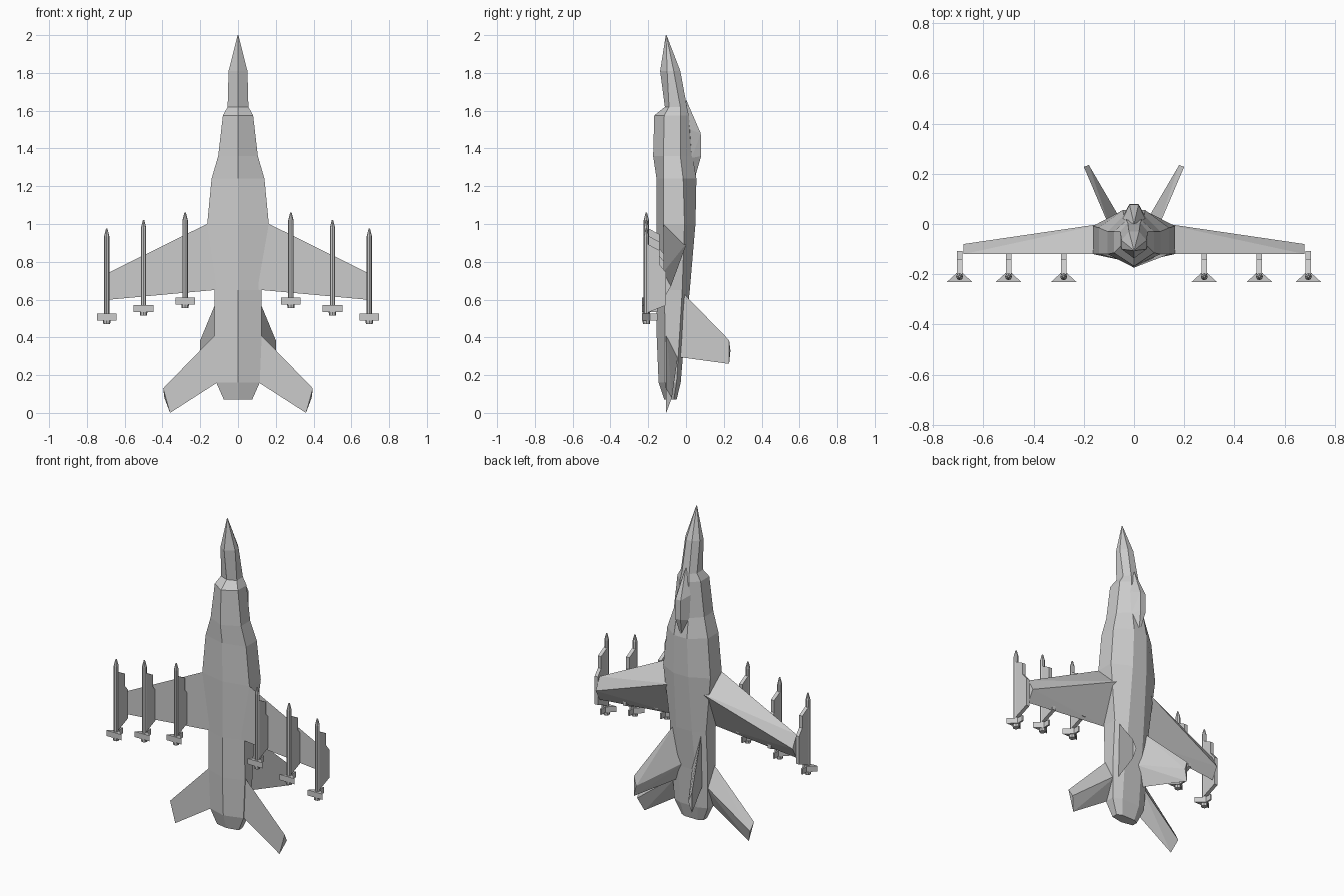
import bpy, bmesh, math
from mathutils import Vector


def finish(name, bm):
    bmesh.ops.recalc_face_normals(bm, faces=bm.faces)
    mesh = bpy.data.meshes.new(name)
    bm.to_mesh(mesh)
    bm.free()
    obj = bpy.data.objects.new(name, mesh)
    bpy.context.collection.objects.link(obj)
    return obj


def hull(name, points, side=1):
    """Convex solid around a few points, optionally mirrored in x."""
    bm = bmesh.new()
    for x, y, z in points:
        bm.verts.new((x * side, y, z))
    bmesh.ops.convex_hull(bm, input=bm.verts)
    bmesh.ops.dissolve_limit(bm, angle_limit=math.radians(1), verts=bm.verts, edges=bm.edges)
    return finish(name, bm)


def loft(name, rings):
    """Skin a list of equal closed rings and cap both ends."""
    bm = bmesh.new()
    rows = [[bm.verts.new(p) for p in ring] for ring in rings]
    n = len(rows[0])
    for a, b in zip(rows, rows[1:]):
        for i in range(n):
            j = (i + 1) % n
            bm.faces.new((a[i], a[j], b[j], b[i]))
    bm.faces.new(rows[0])
    bm.faces.new(rows[-1])
    return finish(name, bm)


def prism_x(name, profile, x, half):
    """Extrude a (y, z) profile along x."""
    return loft(name, [[(x + d, y, z) for y, z in profile] for d in (-half, half)])


def body_ring(z, belly, w, low, high, top_w, top):
    half = [(w, low), (w, high), (top_w, top)]
    ring = [(0, belly)] + half + [(-x, y) for x, y in reversed(half)]
    return [(x, y, z) for x, y in ring]


# Fuselage: z, belly y, half width, lower edge y, upper edge y, spine half width, spine y
loft("fuselage", [body_ring(*s) for s in [
    (2.00, -0.107, 0.002, -0.106, -0.104, 0.001, -0.103),
    (1.81, -0.137, 0.050, -0.100, -0.065, 0.020, -0.030),
    (1.62, -0.112, 0.055, -0.090, -0.030, 0.025, 0.005),
    (1.575, -0.168, 0.080, -0.115, -0.030, 0.030, 0.015),
    (1.36, -0.174, 0.105, -0.120, -0.030, 0.040, 0.035),
    (1.24, -0.156, 0.140, -0.120, -0.015, 0.045, 0.055),
    (1.00, -0.155, 0.163, -0.120, -0.008, 0.050, 0.050),
    (0.65, -0.155, 0.125, -0.115, -0.020, 0.055, 0.020),
    (0.40, -0.155, 0.125, -0.110, -0.035, 0.060, -0.008),
    (0.16, -0.145, 0.115, -0.110, -0.050, 0.060, -0.028),
    (0.07, -0.115, 0.075, -0.100, -0.065, 0.045, -0.050)]])

# Canopy
hull("canopy", [(0, 0.0, 1.66), (0, 0.04, 1.22)] +
     [(s * w, y, z) for s in (-1, 1) for w, y, z in
      [(0.045, 0.02, 1.50), (0.018, 0.078, 1.48), (0.018, 0.08, 1.36), (0.045, 0.03, 1.35)]])

MISSILES = [(0.28, 1.06), (0.50, 1.02), (0.695, 0.975)]

for side, label in ((1, "right"), (-1, "left")):
    # Main wing: flat underside, ridged upper side
    hull(f"wing_{label}", [
        (0.10, -0.12, 1.032), (0.10, 0.005, 0.90), (0.10, -0.12, 0.653),
        (0.68, -0.12, 0.745), (0.68, -0.08, 0.67), (0.68, -0.12, 0.60)], side)
    # Tailplane
    hull(f"tailplane_{label}", [
        (0.08, -0.105, 0.455), (0.08, -0.04, 0.32), (0.08, -0.105, 0.18),
        (0.396, -0.105, 0.13), (0.39, -0.075, 0.08), (0.36, -0.105, 0.0)], side)
    # Canted tail fin: flat outside, ridged inside
    hull(f"tail_fin_{label}", [
        (0.09, -0.03, 0.65), (0.025, -0.03, 0.42), (0.09, -0.03, 0.295),
        (0.20, 0.228, 0.385), (0.18, 0.235, 0.33), (0.20, 0.228, 0.26)], side)

    # Missiles under the wing
    for i, (mx, top) in enumerate(MISSILES, 1):
        x, tag = mx * side, f"{label}_{i}"

        def circle(r, drop):
            return [(x + r * math.cos(k * math.pi / 4), -0.21 + r * math.sin(k * math.pi / 4), top - drop)
                    for k in range(8)]

        loft(f"missile_{tag}", [circle(r, d) for r, d in
             [(0.004, 0), (0.014, 0.04), (0.014, 0.485), (0.020, 0.487), (0.018, 0.505)]])
        # Missile tail fins
        loft(f"missile_fins_{tag}", [
            [(x, -0.185, top - d), (x + 0.052, -0.232, top - d), (x - 0.052, -0.232, top - d)]
            for d in (0.45, 0.485)])
        prism_x(f"missile_top_fin_{tag}", [(-0.20, top - 0.45), (-0.15, top - 0.45),
                (-0.15, top - 0.485), (-0.20, top - 0.485)], x, 0.005)
        # Pylon
        prism_x(f"pylon_{tag}", [(y, top - d) for y, d in
                [(-0.205, 0.08), (-0.14, 0.115), (-0.14, 0.19), (-0.107, 0.23),
                 (-0.107, 0.405), (-0.205, 0.445)]], x, 0.011)
